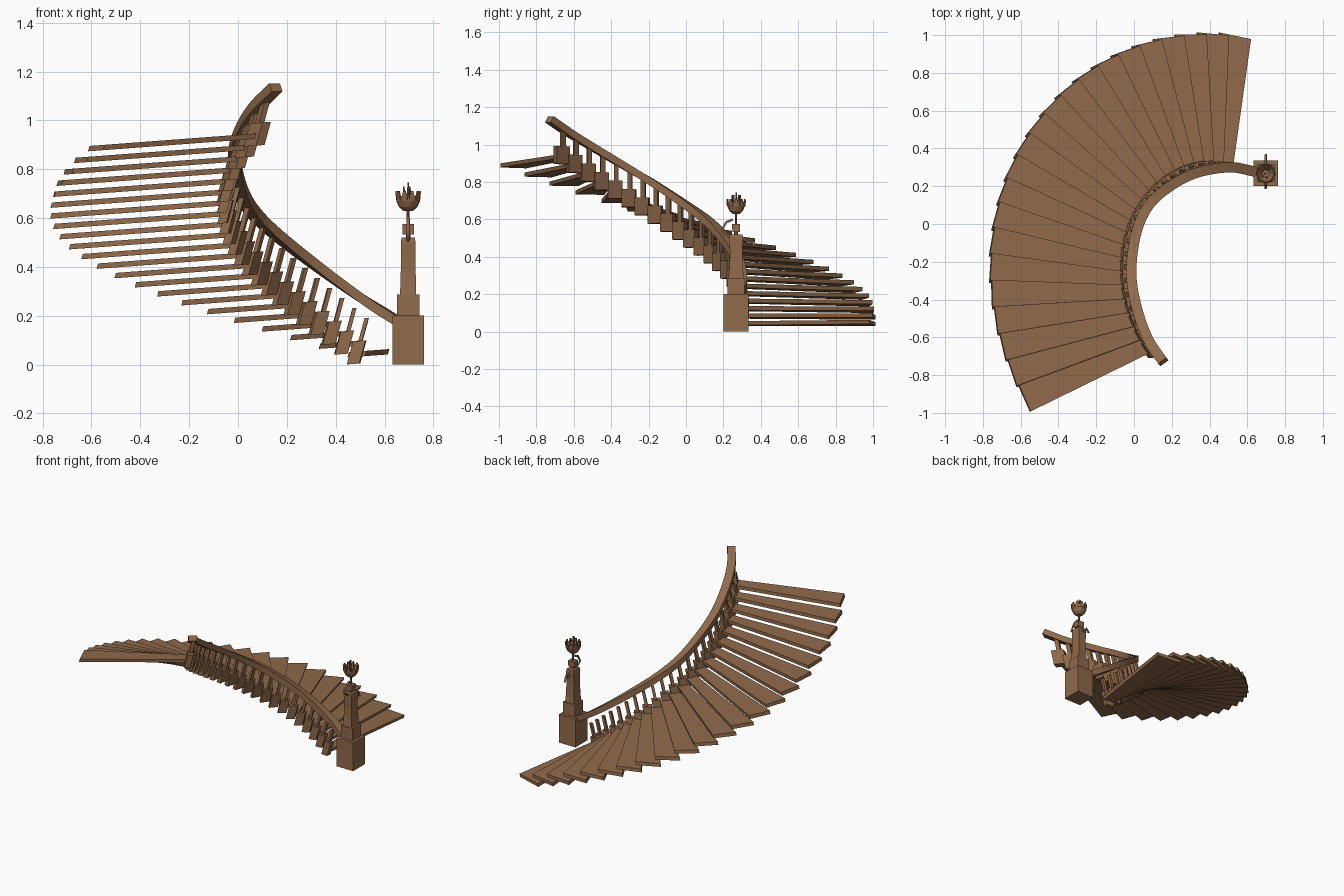
import bpy, bmesh
from math import sin, cos, pi, radians
from mathutils import Vector, Matrix

if "Cube" in bpy.data.objects:
    bpy.data.objects.remove(bpy.data.objects["Cube"])

wood = bpy.data.materials.new("wood")
wood.diffuse_color = (0.28, 0.145, 0.07, 1)
wood.use_nodes = True
wood.node_tree.nodes["Principled BSDF"].inputs["Base Color"].default_value = wood.diffuse_color
N, LEAN, TILT = 22, 0.27, 0.075


def finish(name, bm):
    bmesh.ops.recalc_face_normals(bm, faces=bm.faces)
    me = bpy.data.meshes.new(name)
    bm.to_mesh(me)
    bm.free()
    me.materials.append(wood)
    ob = bpy.data.objects.new(name, me)
    bpy.context.collection.objects.link(ob)
    return ob


def loft(bm, rings):
    """Skin equal-sized rings of points and cap both ends."""
    vs = [[bm.verts.new(p) for p in r] for r in rings]
    n = len(vs[0])
    for a, b in zip(vs, vs[1:]):
        for k in range(n):
            bm.faces.new((a[k], a[(k + 1) % n], b[(k + 1) % n], b[k]))
    bm.faces.new(vs[0])
    bm.faces.new(vs[-1])


def plan(s, f):
    """Point of the leaning spiral at step s; f = 1 is the outer edge."""
    t = s / N
    a = radians(82 + 124 * t)
    r = (1.342 + 0.105 * sin(pi / 2 * min(t, 1))) * f
    return 0.43 + 0.33 * t + r * cos(a), -0.35 + r * sin(a)


def ring(i, corners, dz):
    """Four corners at a height above the tilted plane of tread i."""
    return [Vector((x + LEAN * dz, y, 0.006 + 0.044 * i + TILT * x + dz))
            for x, y in corners]


def wedge(s0, s1, f0, f1, flare=0.0):
    return [plan(s0, f0), plan(s0, f1), plan(s1, f1 + flare), plan(s1, f0)]


treads, stringer, balusters = bmesh.new(), bmesh.new(), bmesh.new()
for i in range(N):
    q = i / (N - 1)
    inner = 0.498 + 0.027 * q
    # tread wedge, its back corner flaring past the next tread
    c = wedge(i, i + 1.42 - 0.4 * q, inner, 1, 0.008)
    loft(treads, [ring(i, c, -0.011), ring(i, c, 0.011)])
    # stepped stringer block
    c = wedge(i + 0.25, i + 1.32, inner * 0.96, inner * 1.012)
    loft(stringer, [ring(i, c, -0.04), ring(i, c, 0.055)])
    # leaning square baluster
    c = wedge(i + 0.53, i + 0.87, inner * 0.968, inner * 1.0)
    loft(balusters, [ring(i, c, 0.045), ring(i, c, 0.148 + 0.017 * q)])
finish("treads", treads)
finish("stringer", stringer)
finish("balusters", balusters)


def smooth_path(pts, steps):
    """Catmull-Rom interpolation through the points."""
    p = [Vector(q) for q in pts]
    p = [2 * p[0] - p[1]] + p + [2 * p[-1] - p[-2]]
    out = []
    for k in range(1, len(p) - 2):
        for j in range(steps):
            t = j / steps
            a, b, c, d = p[k - 1:k + 3]
            out.append(0.5 * (2 * b + (c - a) * t + (2 * a - 5 * b + 4 * c - d) * t * t
                              + (3 * b - a - 3 * c + d) * t ** 3))
    return out + [p[-2]]


# handrail: rectangular section swept up the spiral
path = smooth_path([(0.65, 0.275, 0.18), (0.5, 0.3, 0.275), (0.3, 0.26, 0.42),
                    (0.12, 0.145, 0.565), (0.03, 0.01, 0.67), (-0.01, -0.17, 0.79),
                    (-0.01, -0.32, 0.88), (0.025, -0.48, 0.975), (0.08, -0.62, 1.06),
                    (0.155, -0.73, 1.135)], 4)
rings = []
for k, p in enumerate(path):
    d = path[min(k + 1, len(path) - 1)] - path[max(k - 1, 0)]
    side = Vector((-d.y, d.x, 0)).normalized() * 0.027
    up = side.cross(d).normalized() * 0.019
    if up.z < 0:
        up = -up
    rings.append([p - side - up, p + side - up, p + side + up, p - side + up])
bm = bmesh.new()
loft(bm, rings)
finish("handrail", bm)

CX, CY = 0.697, 0.268


def rect(hx, hy, z, n=4):
    if n == 4:
        return [(CX + a * hx, CY + b * hy, z) for a, b in ((-1, -1), (1, -1), (1, 1), (-1, 1))]
    return [(CX + hx * cos(2 * pi * k / n), CY + hy * sin(2 * pi * k / n), z) for k in range(n)]


def stack(name, prof, n=4):
    bm = bmesh.new()
    loft(bm, [rect(hx, hy, z, n) for hx, hy, z in prof])
    return finish(name, bm)


# newel post
stack("newel_base", [(0.065, 0.067, 0), (0.065, 0.067, 0.2)])
stack("newel_plinth", [(0.046, 0.046, 0.2), (0.046, 0.046, 0.287)])
# statue body, head and lamp stem
stack("statue_body", [(0.033, 0.042, 0.285), (0.032, 0.036, 0.34), (0.029, 0.033, 0.42),
                      (0.03, 0.037, 0.5), (0.027, 0.034, 0.52)])
stack("statue_neck", [(0.009, 0.011, 0.515), (0.009, 0.011, 0.535)], 8)
stack("statue_head", [(0.024, 0.02, 0.532), (0.024, 0.022, 0.575)])
stack("lamp_stem", [(0.006, 0.006, 0.57), (0.006, 0.006, 0.64)], 8)


def limb(name, pts, r):
    cu = bpy.data.curves.new(name, "CURVE")
    cu.dimensions = "3D"
    cu.bevel_depth = r
    cu.bevel_resolution = 1
    cu.use_fill_caps = True
    sp = cu.splines.new("POLY")
    sp.points.add(len(pts) - 1)
    for q, p in zip(sp.points, pts):
        q.co = (*p, 1)
    cu.materials.append(wood)
    bpy.context.collection.objects.link(bpy.data.objects.new(name, cu))


# raised arm and lowered arm
limb("arm_raised", [(CX, 0.24, 0.505), (CX, 0.19, 0.54), (CX, 0.215, 0.585), (CX, 0.25, 0.6)], 0.007)
limb("arm_lowered", [(CX, 0.295, 0.51), (CX, 0.33, 0.475), (CX, 0.345, 0.495), (CX, 0.365, 0.455)], 0.007)

# lamp bowl with a crown of petals and candles
stack("lamp_bowl", [(0.018, 0.018, 0.628), (0.038, 0.038, 0.645), (0.048, 0.048, 0.668),
                    (0.051, 0.051, 0.69), (0.043, 0.043, 0.69), (0.02, 0.02, 0.655)], 10)
bm = bmesh.new()
for k in range(10):
    rot = Matrix.Translation((CX, CY, 0)) @ Matrix.Rotation(2 * pi * k / 10, 4, "Z")
    loft(bm, [[rot @ Vector((r + x, y * w, z)) for x, y in
               ((-0.003, -1), (0.003, -1), (0.003, 1), (-0.003, 1))]
              for r, w, z in ((0.045, 0.012, 0.67), (0.048, 0.011, 0.69), (0.049, 0.005, 0.71))])
finish("lamp_petals", bm)
bm = bmesh.new()
for k in range(5):
    a = 2 * pi * k / 5
    x, y, h = (0.022 * cos(a), 0.022 * sin(a), 0.73) if k else (0, 0, 0.745)
    bmesh.ops.create_cone(bm, cap_ends=True, segments=6, radius1=0.006, radius2=0.004, depth=h - 0.65,
                          matrix=Matrix.Translation((CX + x, CY + y, (h + 0.65) / 2)))
finish("lamp_candles", bm)
